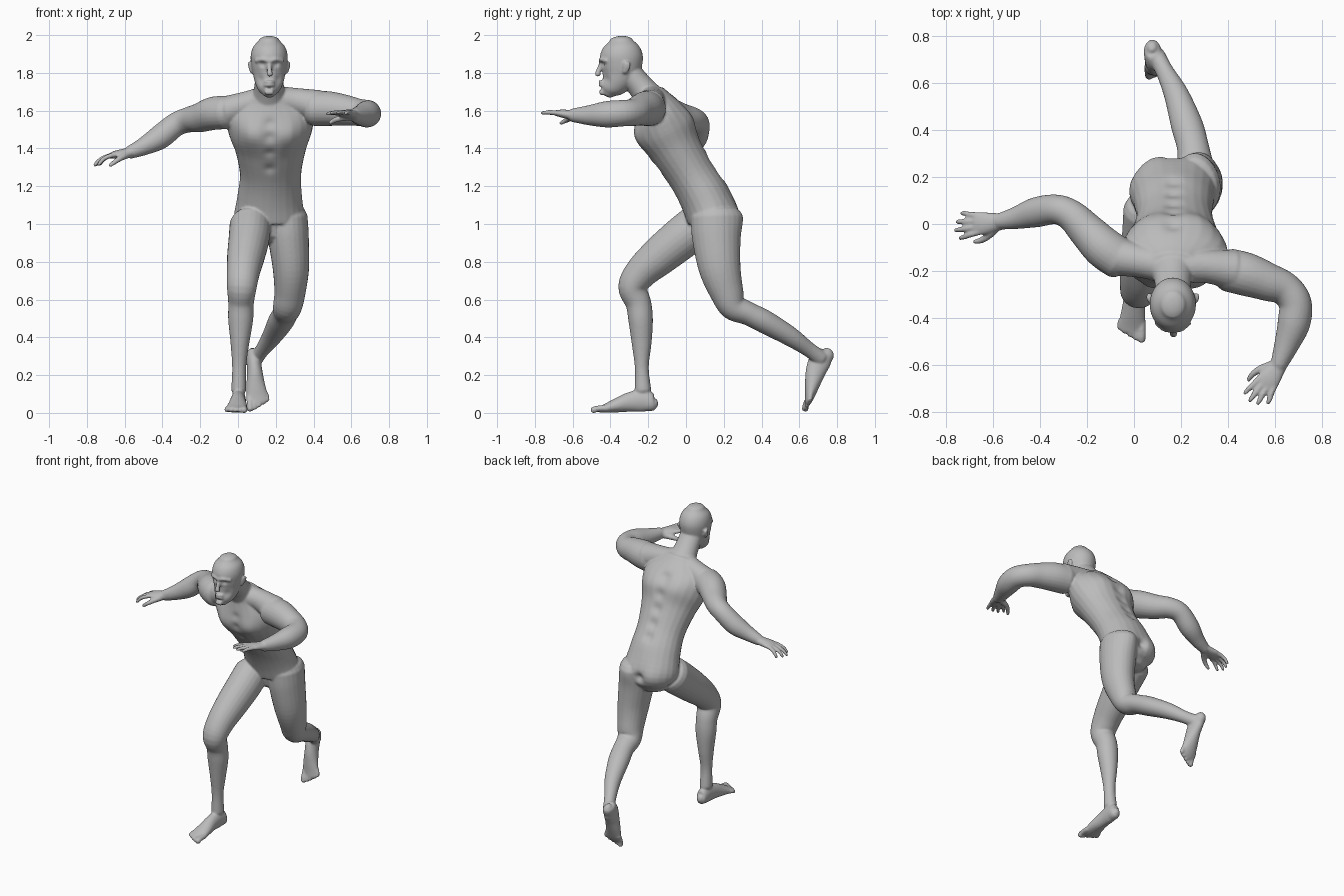
import bpy, bmesh, math
from mathutils import Vector

cube = bpy.data.objects.get("Cube")
if cube:
    bpy.data.objects.remove(cube, do_unlink=True)

bm = bmesh.new()
X, Z = Vector((1, 0, 0)), Vector((0, 0, 1))


def spline(p0, p1, p2, p3, t):
    return (p1 * 2 + (p2 - p0) * t + (p0 * 2 - p1 * 5 + p2 * 4 - p3) * t * t
            + (p1 * 3 - p0 - p2 * 3 + p3) * t ** 3) / 2


def loft(sections, side=X, steps=5, sides=24, cap=0.6):
    """Rounded tube through (x, y, z, half width, half depth) sections."""
    s = [Vector(q if len(q) == 5 else (*q, q[3])) for q in sections]
    s = [s[0] * 2 - s[1]] + s + [s[-1] * 2 - s[-2]]
    path = [spline(*s[i:i + 4], k / steps) for i in range(len(s) - 3) for k in range(steps)]
    path.append(s[-2])
    pts = [Vector(p[:3]) for p in path]
    rings = []
    for i, p in enumerate(path):
        t = (pts[min(i + 1, len(pts) - 1)] - pts[max(i - 1, 0)]).normalized()
        u = (side - t * side.dot(t)).normalized()
        rings.append((pts[i], u, t.cross(u), p[3], p[4], t))

    def dome(r, sign):
        c, u, v, a, b, t = r
        h = cap * min(a, b) * sign
        return [(c + t * h * math.sin(k), u, v, a * math.cos(k), b * math.cos(k), t)
                for k in (0.5, 1.0, 1.4)]
    rings = dome(rings[0], -1)[::-1] + rings + dome(rings[-1], 1)
    loops = []
    for c, u, v, a, b, t in rings:
        loops.append([bm.verts.new(c + u * a * math.cos(q) + v * b * math.sin(q))
                      for q in (2 * math.pi * k / sides for k in range(sides))])
    for l0, l1 in zip(loops, loops[1:]):
        for k in range(sides):
            n = (k + 1) % sides
            bm.faces.new((l0[k], l0[n], l1[n], l1[k]))
    bm.faces.new(loops[0][::-1])
    bm.faces.new(loops[-1])


def local_loft(origin, fwd, up, s):
    """Loft in a hand or foot frame: x to thumb or big toe, y forward, z up."""
    y = Vector(fwd).normalized()
    x = y.cross(Vector(up)).normalized()
    z = x.cross(y)

    def run(sections, side=(1, 0, 0), **kw):
        out = []
        for q in sections:
            p = Vector(origin) + x * s * q[0] + y * q[1] + z * q[2]
            out.append((*p, *q[3:]))
        loft(out, x * side[0] + y * side[1] + z * side[2], **kw)
    return run


def hand(origin, fwd, up, s, curl):
    part = local_loft(origin, fwd, up, s)
    part([(0, -.02, 0, .034, .028), (0, .03, 0, .041, .025), (0, .075, 0, .049, .021),
          (0, .108, -.002, .047, .015)], cap=.4)
    for i, length in enumerate((.088, .102, .096, .074)):
        x0 = .036 - .024 * i
        x1 = x0 * 1.45
        y0 = .10 - .004 * abs(i - 1)
        part([(x0, y0, 0, .0135), (x0 * 1.2, y0 + length * .45, -curl * .2, .0125),
              (x1 * .95, y0 + length * .75, -curl * .55, .0115),
              (x1, y0 + length * .97, -curl, .0095)], (0, 0, 1), steps=3, sides=12, cap=.9)
    part([(.02, .02, -.008, .022), (.052, .055, -.02, .017), (.07, .09, -.035, .014),
          (.074, .122, -.052, .0105)], (0, 0, 1), steps=3, sides=12, cap=.9)


def foot(origin, fwd, up, s):
    part = local_loft(origin, fwd, up, s)
    part([(0, -.062, .048, .022, .026), (0, -.045, .048, .035, .044), (0, 0, .062, .038, .06),
          (0, .07, .057, .041, .053), (.002, .14, .041, .05, .039),
          (0, .2, .026, .056, .025), (-.002, .235, .02, .05, .016)])
    for i, tip in enumerate((.272, .268, .256, .242, .226)):
        x0 = .04 - .0215 * i
        r = .0185 if i == 0 else .0135
        part([(x0, .19, .026, r), (x0 * 1.1, tip - .03, .025, r * .9),
              (x0 * 1.1, tip - .005, .017, r)], (1, 0, 0), steps=3, sides=12, cap=.7)


# Torso and shoulder girdle
loft([(.165, .14, .96, .13, .10), (.165, .145, 1.03, .185, .135), (.168, .10, 1.15, .172, .135),
      (.172, .03, 1.27, .162, .128), (.172, -.05, 1.40, .187, .14), (.17, -.105, 1.50, .222, .155),
      (.17, -.145, 1.595, .225, .132), (.168, -.18, 1.675, .14, .09)])
loft([(-.07, -.14, 1.605, .08), (.04, -.16, 1.64, .07), (.165, -.18, 1.665, .075),
      (.30, -.18, 1.66, .07), (.42, -.195, 1.635, .085)], Z)
# Neck
loft([(.165, -.18, 1.66, .10, .085), (.165, -.235, 1.73, .08, .07),
      (.165, -.29, 1.80, .074, .065), (.165, -.32, 1.86, .07, .06)])
# Head from front, back and half width at each height
loft([(.165, (f + b) / 2, z, w, (b - f) / 2) for z, f, b, w in (
    (1.697, -.447, -.385, .032), (1.72, -.455, -.35, .055), (1.755, -.453, -.30, .073),
    (1.80, -.452, -.255, .085), (1.85, -.453, -.234, .095), (1.90, -.455, -.228, .098),
    (1.945, -.438, -.245, .086), (1.98, -.405, -.28, .056))], cap=.45, sides=32)
# Nose, brow, lips, chin and ears
loft([(.166, -.447, 1.86, .012), (.167, -.462, 1.825, .013), (.168, -.468, 1.80, .018, .016)], sides=12)
loft([(.095, -.42, 1.873, .011), (.13, -.447, 1.879, .012), (.166, -.452, 1.873, .011),
      (.20, -.447, 1.879, .012), (.235, -.42, 1.873, .011)], Z, sides=12)
for z in (1.763, 1.745):
    loft([(.14, -.444, z - .002, .006), (.166, -.456, z, .009), (.192, -.444, z - .002, .006)], Z, sides=12)
loft([(.15, -.444, 1.707, .016), (.18, -.444, 1.707, .016)], Z, sides=12)
for s in (-1, 1):
    loft([(.165 + s * .092, -.325, 1.81, .008, .013), (.165 + s * .10, -.315, 1.84, .010, .021),
          (.165 + s * .104, -.31, 1.862, .009, .019)], sides=12)

# Right arm reaching sideways, left arm folded forward
loft([(-.06, -.15, 1.60, .088), (-.13, -.10, 1.595, .088), (-.20, -.03, 1.573, .078),
      (-.265, .035, 1.56, .067), (-.33, .062, 1.535, .063), (-.415, .05, 1.468, .064),
      (-.50, .026, 1.42, .048), (-.575, .01, 1.387, .034)], Z)
hand((-.57, .01, 1.388), (-1, -.1, -.14), (-.1, 0, 1), -1, .04)
loft([(.40, -.195, 1.62, .092), (.48, -.215, 1.62, .092), (.565, -.245, 1.612, .082),
      (.64, -.275, 1.60, .072), (.685, -.335, 1.596, .070), (.68, -.42, 1.59, .070),
      (.65, -.51, 1.585, .054), (.615, -.60, 1.585, .036)], Z)
hand((.617, -.595, 1.585), (-.55, -.82, .12), (0, .1, 1), 1, .012)

# Right leg lunging forward
loft([(.065, .06, 1.00, .11, .115), (.058, -.03, .93, .108, .112), (.042, -.14, .84, .10, .103),
      (.028, -.235, .755, .088, .088), (.02, -.283, .675, .079, .076), (.016, -.252, .59, .068, .068),
      (.014, -.24, .50, .066, .065), (.01, -.235, .38, .05, .053), (.006, -.234, .25, .037, .037),
      (.004, -.228, .13, .040, .044)])
foot((.004, -.222, .012), (-.06, -1, -.02), (0, 0, 1), -1)
# Left leg trailing behind
loft([(.26, .155, 1.05, .108, .13), (.267, .16, .94, .108, .128), (.28, .178, .78, .097, .112),
      (.275, .215, .65, .083, .09), (.262, .25, .572, .077, .073), (.25, .33, .535, .068, .062),
      (.225, .42, .49, .068, .062), (.18, .55, .415, .053, .052), (.13, .65, .345, .038, .040),
      (.095, .715, .298, .038, .042)])
foot((.082, .768, .262), (.10, -.45, -.89), (0, -.89, .45), 1)

# Fuse the parts into one skin
bmesh.ops.recalc_face_normals(bm, faces=bm.faces)
mesh = bpy.data.meshes.new("body")
bm.to_mesh(mesh)
bm.free()
body = bpy.data.objects.new("body", mesh)
bpy.context.collection.objects.link(body)
bpy.context.view_layer.objects.active = body
body.select_set(True)
remesh = body.modifiers.new("skin", "REMESH")
remesh.mode = "VOXEL"
remesh.voxel_size = .0062
bpy.ops.object.modifier_apply(modifier="skin")
smooth = body.modifiers.new("relax", "SMOOTH")
smooth.factor = .5
smooth.iterations = 6
bpy.ops.object.modifier_apply(modifier="relax")

# Soft sculpting: centre, radius, push
dents = []
for s in (-1, 1):
    dents += [((.166 + s * .037, -.45, 1.853), .017, (0, .012, 0)),       # eye sockets
              ((.166 + s * .055, -.43, 1.775), .025, (-s * .003, .008, 0)),  # cheeks
              ((.168 + s * .10, -.25, 1.475), .075, (0, -.024, -.004)),   # chest muscles
              ((.168 + s * .11, .0, 1.57), .08, (0, .014, .008)),         # shoulder blades
              ((.165 + s * .09, .26, 1.04), .075, (0, .018, 0))]          # buttocks
for y, z in ((.0, 1.63), (.06, 1.53), (.09, 1.44), (.13, 1.35), (.17, 1.27)):
    dents.append(((.168, y, z), .035, (0, -.011, -.005)))                 # spine
for y, z in ((-.27, 1.54), (-.26, 1.47), (-.21, 1.39), (-.15, 1.30)):
    dents.append(((.168, y, z), .028, (0, .008, .003)))                   # breastbone
dents.append(((.168, .29, 1.03), .03, (0, -.025, 0)))                     # cleft
for c, r, push in dents:
    c, push = Vector(c), Vector(push)
    for v in body.data.vertices:
        d = (v.co - c).length_squared / (r * r)
        if d < 6:
            v.co += push * math.exp(-d)

# Stand the figure on the ground
low = min(v.co.z for v in body.data.vertices)
for v in body.data.vertices:
    v.co.z -= low

mat = bpy.data.materials.new("plain grey")
mat.use_nodes = True
grey = (.5, .5, .5, 1)
mat.diffuse_color = grey
mat.node_tree.nodes["Principled BSDF"].inputs["Base Color"].default_value = grey
body.data.materials.clear()
body.data.materials.append(mat)
for p in body.data.polygons:
    p.material_index = 0
    p.use_smooth = True
